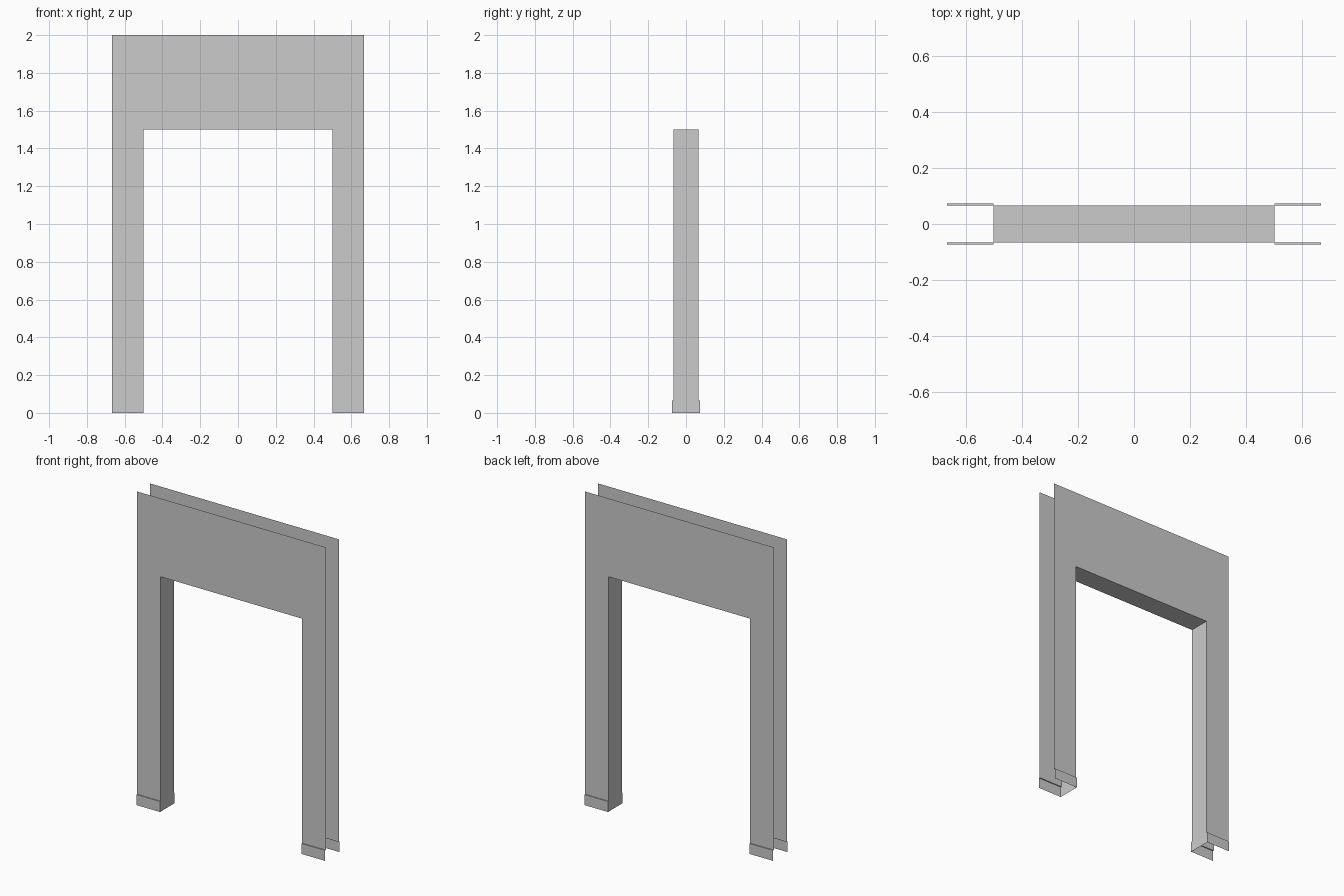
import bpy
import bmesh

if "Cube" in bpy.data.objects:
    bpy.data.objects.remove(bpy.data.objects["Cube"])

# Main dimensions
OUT_X, IN_X = 0.667, 0.5        # outer and opening half widths
TOP, HEAD = 2.0, 1.5            # panel height and opening height
WALL_Y, SKIRT_Y = 0.0667, 0.0733
SKIRT_Z = 0.0667

grey = bpy.data.materials.new("plain_grey")
grey.diffuse_color = (0.6, 0.6, 0.6, 1.0)
grey.use_nodes = True
grey.node_tree.nodes["Principled BSDF"].inputs["Base Color"].default_value = grey.diffuse_color


def sheet(name, polygons):
    """Make one open flat-faced surface from a few polygons."""
    bm = bmesh.new()
    for points in polygons:
        bm.faces.new([bm.verts.new(p) for p in points])
    bmesh.ops.remove_doubles(bm, verts=bm.verts, dist=0.0001)
    mesh = bpy.data.meshes.new(name)
    bm.to_mesh(mesh)
    bm.free()
    mesh.materials.append(grey)
    obj = bpy.data.objects.new(name, mesh)
    bpy.context.collection.objects.link(obj)
    return obj


# Wall panels: an upside-down U, front and back, facing outwards
outline = [(-OUT_X, SKIRT_Z), (-IN_X, SKIRT_Z), (-IN_X, HEAD), (IN_X, HEAD),
           (IN_X, SKIRT_Z), (OUT_X, SKIRT_Z), (OUT_X, TOP), (-OUT_X, TOP)]
for label, s in (("front", -1), ("back", 1)):
    sheet(label + "_wall_panel", [[(-s * x, s * WALL_Y, z) for x, z in outline]])

    # Skirting with a small ledge on top, at the foot of each side
    for side, m in (("left", -1), ("right", 1)):
        profile = [(SKIRT_Y, 0), (SKIRT_Y, SKIRT_Z), (WALL_Y, SKIRT_Z)]
        strips = []
        for (y0, z0), (y1, z1) in zip(profile, profile[1:]):
            quad = [(m * IN_X, s * y0, z0), (m * OUT_X, s * y0, z0),
                    (m * OUT_X, s * y1, z1), (m * IN_X, s * y1, z1)]
            strips.append(quad if m * s < 0 else quad[::-1])
        sheet(f"{label}_{side}_skirting", strips)

# Opening jambs, stepped at the foot to meet the skirting
half = [(SKIRT_Y, 0), (SKIRT_Y, SKIRT_Z), (WALL_Y, SKIRT_Z), (WALL_Y, HEAD)]
jamb = half + [(-y, z) for y, z in reversed(half)]
for side, m in (("left", -1), ("right", 1)):
    points = [(m * IN_X, y, z) for y, z in jamb]
    sheet(side + "_jamb", [points if m > 0 else points[::-1]])

# Underside of the opening head, facing down
sheet("opening_head", [[(-IN_X, -WALL_Y, HEAD), (-IN_X, WALL_Y, HEAD),
                        (IN_X, WALL_Y, HEAD), (IN_X, -WALL_Y, HEAD)]])
